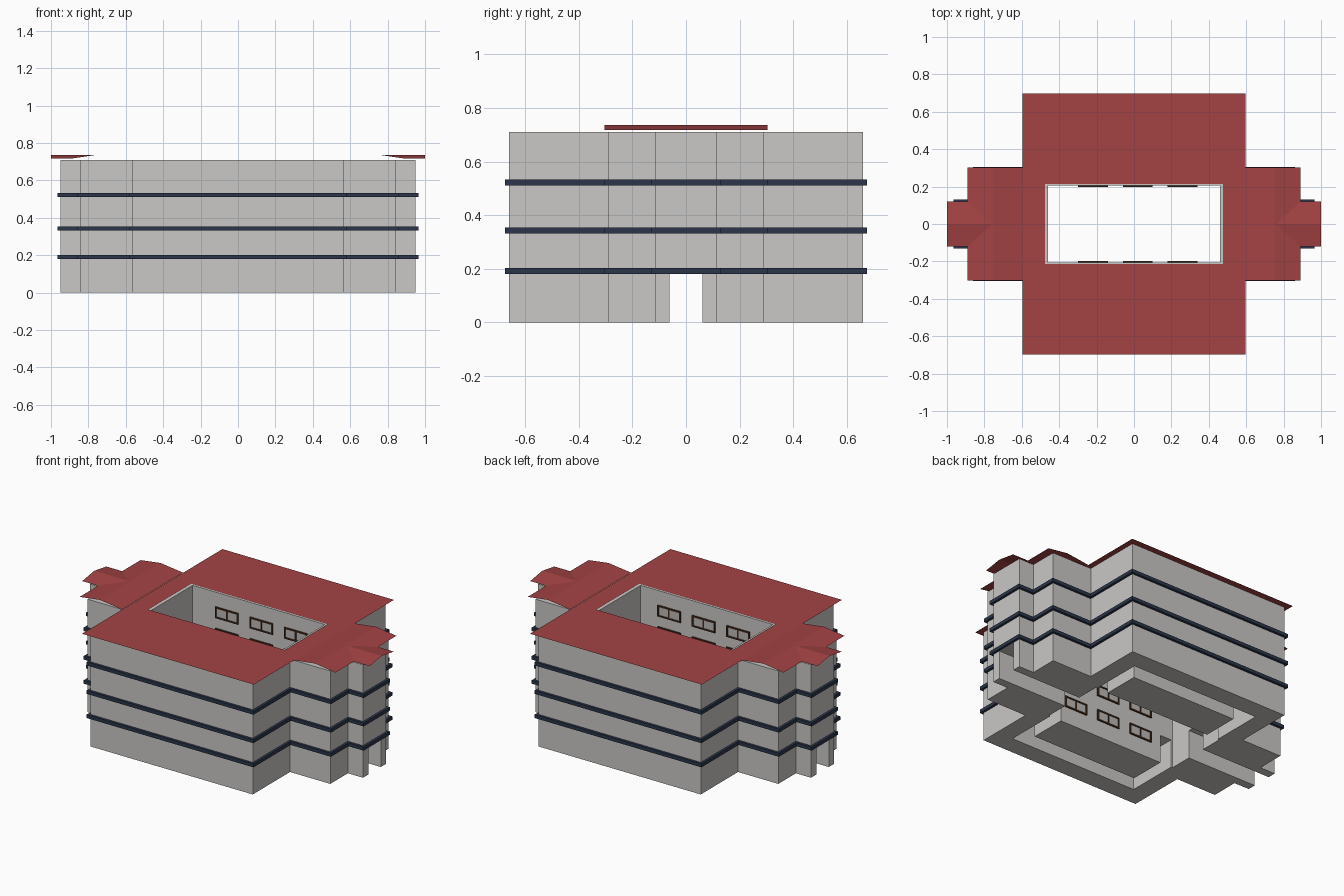
import bpy, bmesh

if "Cube" in bpy.data.objects:
    bpy.data.objects.remove(bpy.data.objects["Cube"])


def material(name, rgb):
    m = bpy.data.materials.new(name)
    m.diffuse_color = (*rgb, 1)
    m.use_nodes = True
    m.node_tree.nodes["Principled BSDF"].inputs["Base Color"].default_value = m.diffuse_color
    return m


WALL = material("pale grey wall", (0.59, 0.58, 0.565))
ROOF = material("red roof", (0.37, 0.055, 0.057))
BAND = material("navy band", (0.024, 0.036, 0.068))
FRAME = material("dark brown frame", (0.06, 0.025, 0.012))
GLASS = material("grey pane", (0.5, 0.49, 0.48))


def finish(name, bm, mat):
    me = bpy.data.meshes.new(name)
    bm.to_mesh(me)
    bm.free()
    ob = bpy.data.objects.new(name, me)
    bpy.context.collection.objects.link(ob)
    if mat:
        me.materials.append(mat)
    return ob


def add_box(bm, x0, x1, y0, y1, z0, z1):
    r = bmesh.ops.create_cube(bm, size=1)
    for v in r["verts"]:
        v.co = ((x0 + x1) / 2 + v.co.x * (x1 - x0),
                (y0 + y1) / 2 + v.co.y * (y1 - y0),
                (z0 + z1) / 2 + v.co.z * (z1 - z0))


def footprint(d=0.0):
    """Stepped outline, counter-clockwise, grown outward by d."""
    q = [(0.95, 0.115), (0.845, 0.115), (0.845, 0.29), (0.565, 0.29), (0.565, 0.66)]
    q = [(x + d, y + d) for x, y in q]
    half = q + [(-x, y) for x, y in reversed(q)]
    return half + [(-x, -y) for x, y in half]


def rect(x, y):
    return [(x, y), (-x, y), (-x, -y), (x, -y)]


def ring(bm, outer, inner, z0, z1):
    """Solid ring between two outlines with the same point count."""
    n = len(outer)
    loops = [[bm.verts.new((x, y, z)) for x, y in pts]
             for pts, z in ((outer, z0), (outer, z1), (inner, z1), (inner, z0))]
    for i in range(n):
        j = (i + 1) % n
        for k in range(4):
            a, b = loops[k], loops[(k + 1) % 4]
            bm.faces.new((a[i], a[j], b[j], b[i]))


# Building body: stepped block
bm = bmesh.new()
base = bm.faces.new([bm.verts.new((x, y, 0)) for x, y in footprint()])
ext = bmesh.ops.extrude_face_region(bm, geom=[base])
for v in ext["geom"]:
    if isinstance(v, bmesh.types.BMVert):
        v.co.z = 0.71
bmesh.ops.recalc_face_normals(bm, faces=bm.faces)
body = finish("building_walls", bm, WALL)

# Courtyard, entrance passage and ground floor corridors are cut out
cuts = [("courtyard", (-0.46, 0.46, -0.207, 0.207, -0.1, 0.9)),
        ("passage", (-1.1, 1.1, -0.062, 0.062, -0.1, 0.18))]
for s in (-1, 1):
    y0, y1 = sorted((s * 0.44, s * 0.54))
    cuts.append(("corridor", (-0.45, 0.45, y0, y1, -0.1, 0.179)))
    y0, y1 = sorted((s * 0.19, s * 0.54))
    for t in (-1, 1):
        x0, x1 = sorted((t * 0.37, t * 0.45))
        cuts.append(("corridor_end", (x0, x1, y0, y1, -0.1, 0.179)))
for label, dims in cuts:
    bm = bmesh.new()
    add_box(bm, *dims)
    cutter = finish(label + "_cutter", bm, None)
    cutter.hide_render = True
    mod = body.modifiers.new(label, "BOOLEAN")
    mod.operation = "DIFFERENCE"
    mod.solver = "EXACT"
    mod.object = cutter
    bpy.context.view_layer.objects.active = body
    bpy.ops.object.modifier_apply(modifier=mod.name)
    bpy.data.objects.remove(cutter)

# Dark bands between the storeys
for i, z in enumerate((0.191, 0.343, 0.522)):
    bm = bmesh.new()
    ring(bm, footprint(0.015), footprint(-0.003), z - 0.011, z + 0.011)
    bmesh.ops.recalc_face_normals(bm, faces=bm.faces)
    finish(f"storey_band_{i + 1}", bm, BAND)

# Flat main roof sheet with courtyard opening
bm = bmesh.new()
out = [bm.verts.new((x, y, 0.714)) for x, y in rect(0.597, 0.697)]
hole = [bm.verts.new((x, y, 0.714)) for x, y in rect(0.475, 0.213)]
for i in range(4):
    j = (i + 1) % 4
    bm.faces.new((out[i], out[j], hole[j], hole[i]))
finish("main_roof", bm, ROOF)


def sheet(name, rows):
    """Thin folded roof: neighbouring rows of points joined by quads."""
    bm = bmesh.new()
    rows = [[bm.verts.new(p) for p in r] for r in rows]
    for a, b in zip(rows, rows[1:]):
        bm.faces.new((a[0], a[1], b[1], b[0]))
    bmesh.ops.recalc_face_normals(bm, faces=bm.faces)
    if sum(f.normal.z for f in bm.faces) < 0:
        bmesh.ops.reverse_faces(bm, faces=bm.faces)
    finish(name, bm, ROOF)


# Low gabled roofs over the side wings and end bays
EAVE, RIDGE = 0.717, 0.736
for s, side in ((-1, "left"), (1, "right")):
    sheet(side + "_wing_roof", [[(s * x, y, z) for y in (-0.303, 0.303)]
                                for x, z in ((0.89, EAVE), (0.75, RIDGE), (0.595, EAVE))])
    sheet(side + "_bay_roof", [[(s * 1.0, y, z), (s * x, y, z)]
                               for y, z, x in ((-0.12, EAVE, 0.89), (0, RIDGE, 0.76), (0.12, EAVE, 0.89))])

# Courtyard windows: double frames with two panes each
frames, panes = bmesh.new(), bmesh.new()
W, H, T = 0.08, 0.035, 0.009
for s in (-1, 1):
    for cx in (-0.22, 0.02, 0.26):
        for cz in (0.14, 0.30, 0.45, 0.585):
            y0, y1 = sorted((s * 0.199, s * 0.2075))
            for dx in (-W + T / 2, 0, W - T / 2):
                add_box(frames, cx + dx - T / 2, cx + dx + T / 2, y0, y1, cz - H, cz + H)
            for dz in (-H + T / 2, H - T / 2):
                add_box(frames, cx - W, cx + W, y0, y1, cz + dz - T / 2, cz + dz + T / 2)
            y0, y1 = sorted((s * 0.203, s * 0.2075))
            add_box(panes, cx - W + 0.002, cx + W - 0.002, y0, y1, cz - H + 0.002, cz + H - 0.002)
finish("window_frames", frames, FRAME)
finish("window_panes", panes, GLASS)
